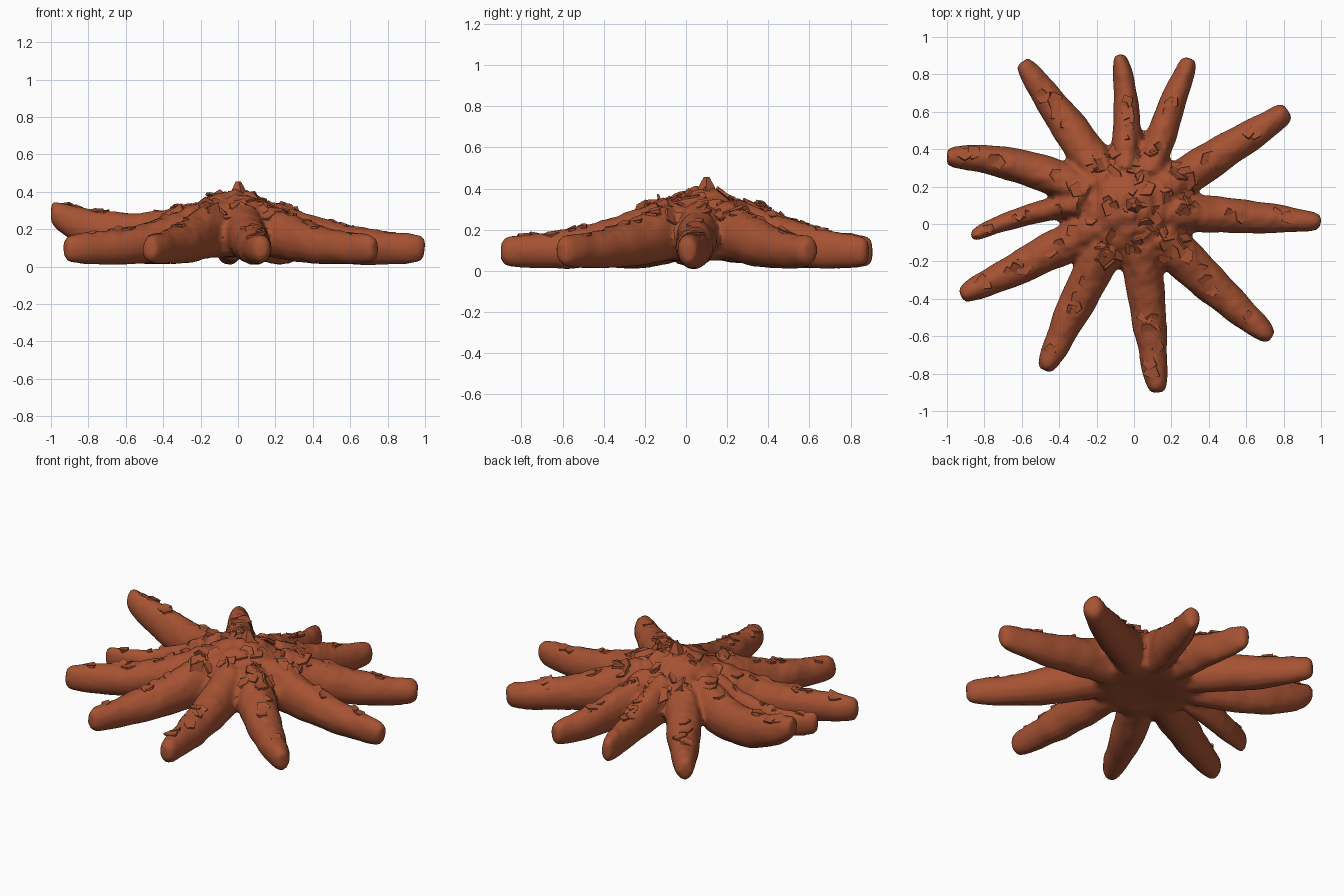
import bpy, bmesh, math, random
from mathutils import Vector, Quaternion, noise
from mathutils.bvhtree import BVHTree

random.seed(4)
cube = bpy.data.objects.get("Cube")
if cube:
    bpy.data.objects.remove(cube)

terracotta = bpy.data.materials.new("terracotta skin")
terracotta.use_nodes = True
COLOUR = (.38, .085, .033, 1)
terracotta.diffuse_color = COLOUR
terracotta.node_tree.nodes["Principled BSDF"].inputs["Base Color"].default_value = COLOUR

HUB = Vector((-.02, .08, 0))
SIDES = 14

# Each arm: base, middle and tip in plan, half width at the middle and at the tip, tip lift
ARMS = [
    ((.2, .06), (.6, .04), (1, .01), .09, .05, 0),
    ((.18, .2), (.52, .41), (.82, .605), .093, .058, 0),
    ((.08, .28), (.19, .6), (.3, .885), .075, .045, 0),
    ((-.05, .3), (-.04, .62), (-.08, .905), .07, .036, 0),
    ((-.16, .25), (-.37, .55), (-.6, .865), .095, .05, 0),
    ((-.25, .17), (-.63, .315), (-1, .36), .09, .058, .19),
    ((-.3, .1), (-.6, .04), (-.87, -.07), .055, .032, .02),
    ((-.2, -.02), (-.55, -.2), (-.925, -.385), .095, .05, 0),
    ((-.15, -.13), (-.32, -.45), (-.475, -.78), .095, .05, 0),
    ((.03, -.13), (.08, -.5), (.125, -.9), .095, .05, 0),
    ((.15, -.07), (.43, -.34), (.735, -.61), .1, .05, 0),
]


def through(a, b, c, t):
    """Quadratic through a, b and c at t = 0, .5 and 1."""
    return a * (2 * t - 1) * (t - 1) + b * 4 * t * (1 - t) + c * t * (2 * t - 1)


def loft(bm, rings):
    """Skin a list of point rings and close both ends."""
    loops = [[bm.verts.new(p) for p in ring] for ring in rings]
    for low, high in zip(loops, loops[1:]):
        for i in range(len(low)):
            j = (i + 1) % len(low)
            bm.faces.new((low[i], low[j], high[j], high[i]))
    bm.faces.new(loops[0][::-1])
    bm.faces.new(loops[-1])


def add_arm(bm, base, middle, tip, wide, narrow, lift):
    base, middle, tip = Vector(base), Vector(middle), Vector(tip)
    thin = wide < .06
    rings = []
    for t in (0, .15, .3, .45, .6, .75, .88, .95, .985, 1):
        spot = through(base, middle, tip, t)
        ahead = through(base, middle, tip, t + .01) - spot
        side = Vector((-ahead.y, ahead.x, 0)).normalized()
        half = through(wide * 1.12, wide, narrow, t)
        top = through(.345, .222 if not thin else .19, .172, t) + lift * t ** 1.5
        bottom = through(.05, .012, .02, t) + lift * t ** 2.3
        tall = (top - bottom) / 2
        blunt = {.95: .96, .985: .82, 1: .55}.get(t, 1)
        rings.append([])
        for k in range(SIDES):
            a = math.tau * k / SIDES
            p = spot.to_3d() + side * half * blunt * math.cos(a)
            p.z = (top + bottom) / 2 + tall * blunt * math.sin(a)
            rings[-1].append(p)
    loft(bm, rings)


def add_disc(bm):
    """Domed central disc with a slightly hollow underside."""
    profile = [(.04, .07), (.2, .05), (.29, .07), (.33, .14), (.3, .23),
               (.21, .32), (.12, .375), (.04, .405)]
    loft(bm, [[HUB + Vector((r * math.cos(math.tau * k / 28),
                             r * math.sin(math.tau * k / 28), z))
               for k in range(28)] for r, z in profile])


def make_object(name, bm):
    bmesh.ops.recalc_face_normals(bm, faces=bm.faces)
    mesh = bpy.data.meshes.new(name)
    bm.to_mesh(mesh)
    bm.free()
    mesh.materials.append(terracotta)
    ob = bpy.data.objects.new(name, mesh)
    bpy.context.collection.objects.link(ob)
    return ob


def smooth(ob, degrees):
    bpy.ops.object.select_all(action='DESELECT')
    ob.select_set(True)
    bpy.context.view_layer.objects.active = ob
    bpy.ops.object.shade_smooth_by_angle(angle=math.radians(degrees))


# Arms and disc fused into one continuous skin
bm = bmesh.new()
add_disc(bm)
for arm in ARMS:
    add_arm(bm, *arm)
skin = make_object("starfish_skin", bm)
fuse = skin.modifiers.new("fuse", 'REMESH')
fuse.mode = 'VOXEL'
fuse.voxel_size = .016
soften = skin.modifiers.new("soften", 'SMOOTH')
soften.iterations = 3
soften.factor = .5
fused = skin.evaluated_get(bpy.context.evaluated_depsgraph_get())
bm = bmesh.new()
bm.from_mesh(fused.to_mesh())
fused.to_mesh_clear()
skin.modifiers.clear()

# Lumpy skin, rougher towards the crown
bm.normal_update()
moves = []
for v in bm.verts:
    crown = max(0, 1 - (v.co - HUB).xy.length / .5)
    upper = max(0, v.normal.z)
    lump = .007 * noise.noise(v.co * 8) + .006 * upper * noise.noise(v.co * 22)
    lump += .022 * crown * upper * noise.noise(v.co * 17)
    moves.append(v.normal * lump)
for v, move in zip(bm.verts, moves):
    v.co += move
    v.co.z = max(v.co.z, 0)
bm.to_mesh(skin.data)
skin.data.materials.clear()
skin.data.materials.append(terracotta)
surface = BVHTree.FromBMesh(bm)
bm.free()
smooth(skin, 40)


# Thin flakes sunk in the upper skin, with one tilted edge breaking out
def add_flake(bm, x, y, size, tilt):
    hit, normal, _, _ = surface.ray_cast(Vector((x, y, 1)), Vector((0, 0, -1)))
    if hit is None or normal.z < .35:
        return
    spin = random.uniform(0, math.tau)
    lean = Quaternion((math.cos(spin), math.sin(spin), 0), tilt)
    turn = normal.to_track_quat('Z', 'Y') @ lean
    rim, crest = [], []
    for k in range(5):
        a = spin + math.tau * k / 5
        r = size * random.uniform(.6, 1.3)
        edge = Vector((r * math.cos(a), r * math.sin(a), -.012))
        rim.append(hit + turn @ edge)
        edge.z = random.uniform(-.002, .003)
        crest.append(hit + turn @ edge)
    loft(bm, [rim, crest])


bm = bmesh.new()
# Crown flakes
for i in range(60):
    a, r = random.uniform(0, math.tau), .34 * math.sqrt(random.random())
    add_flake(bm, HUB.x + r * math.cos(a), HUB.y + r * math.sin(a),
              random.uniform(.03, .055), random.uniform(.2, .6))
# Flakes along the crest of each arm, flatter towards the tip
for base, middle, tip, wide, narrow, lift in ARMS:
    for i in range(7):
        t = random.uniform(0, .9)
        p = through(Vector(base), Vector(middle), Vector(tip), t)
        spread = wide * .3
        add_flake(bm, p.x + random.uniform(-spread, spread),
                  p.y + random.uniform(-spread, spread),
                  wide * random.uniform(.35, .5), .35 - .2 * t)
# Small knob at the summit
knob = [[Vector((r * math.cos(math.tau * k / 5), HUB.y + .02 + r * math.sin(math.tau * k / 5), z))
         for k in range(5)] for r, z in ((.06, .37), (.035, .42), (.015, .455))]
loft(bm, knob)
flakes = make_object("crown_flakes", bm)
smooth(flakes, 30)
